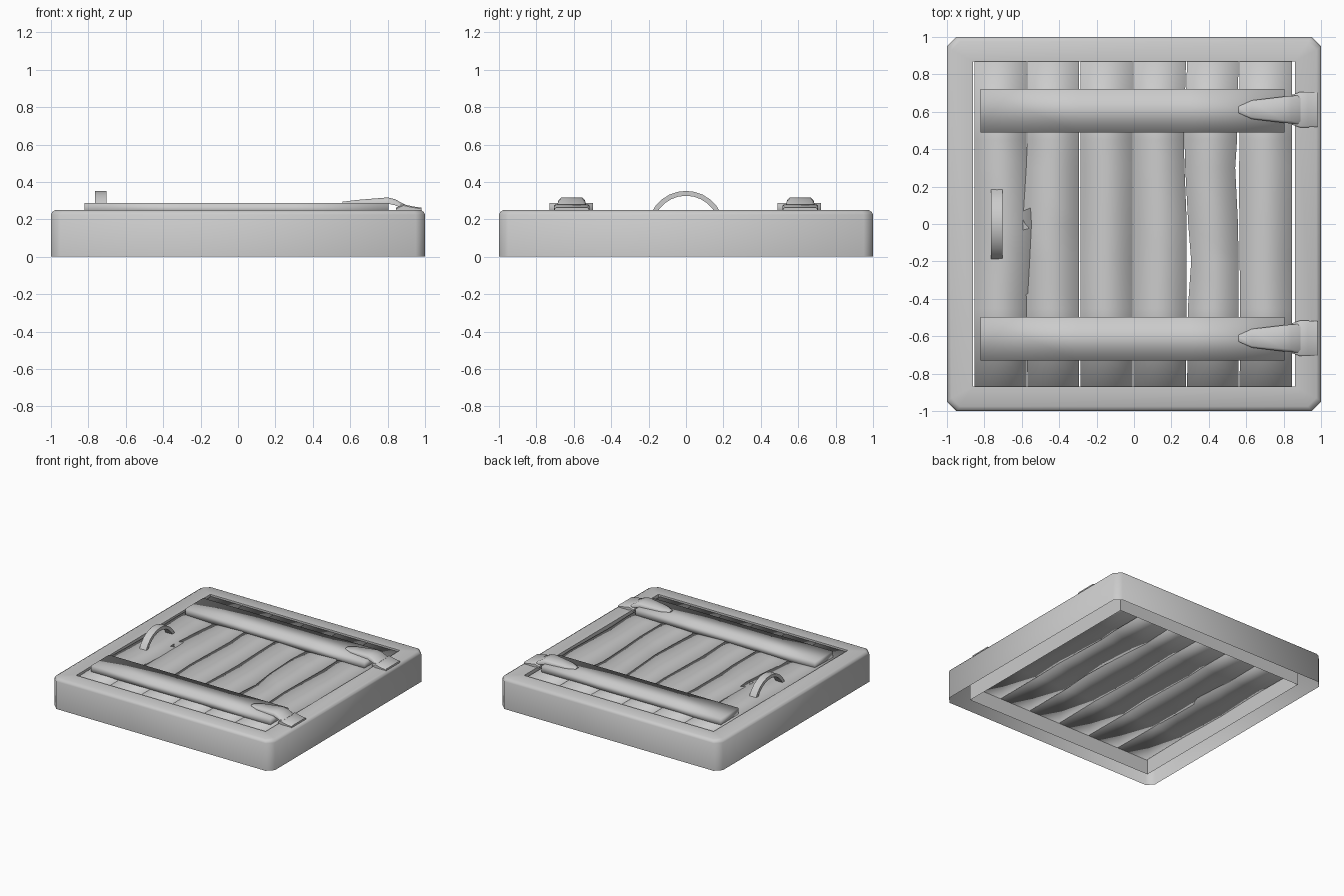
import bpy, bmesh, math

if "Cube" in bpy.data.objects:
    bpy.data.objects.remove(bpy.data.objects["Cube"])

def loft(name, rings, caps=True, angle=40):
    """Skin a list of equal-length closed rings, optionally capping the ends."""
    bm = bmesh.new()
    vs = [[bm.verts.new(p) for p in r] for r in rings]
    n = len(rings[0])
    for a, b in zip(vs, vs[1:]):
        for j in range(n):
            k = (j + 1) % n
            bm.faces.new((a[j], a[k], b[k], b[j]))
    if caps:
        bm.faces.new(vs[0])
        bm.faces.new(vs[-1])
    bmesh.ops.remove_doubles(bm, verts=bm.verts, dist=1e-5)
    if caps:
        bmesh.ops.recalc_face_normals(bm, faces=bm.faces)
    me = bpy.data.meshes.new(name)
    bm.to_mesh(me)
    bm.free()
    ob = bpy.data.objects.new(name, me)
    bpy.context.collection.objects.link(ob)
    bpy.ops.object.select_all(action='DESELECT')
    ob.select_set(True)
    bpy.context.view_layer.objects.active = ob
    if angle < 180:
        bpy.ops.object.shade_smooth_by_angle(angle=math.radians(angle))
    else:
        bpy.ops.object.shade_smooth()
    return ob

def octagon(hx, hy, c, z):
    """Rectangle with corners cut by c (c = 0 gives a plain rectangle)."""
    return [(hx - c, -hy, z), (hx, -hy + c, z), (hx, hy - c, z), (hx - c, hy, z),
            (-hx + c, hy, z), (-hx, hy - c, z), (-hx, -hy + c, z), (-hx + c, -hy, z)]

# Hollow frame, open underneath, with cut corners and a softened top edge
loft("frame", [octagon(1, 1, .05, 0), octagon(1, 1, .05, .225),
               octagon(.993, .993, .05, .24), octagon(.975, .975, .045, .25),
               octagon(.86, .87, 0, .25), octagon(.86, .87, 0, 0)], caps=False, angle=50)

# Planks with slightly uneven long edges
ys = [-.87, -.45, -.2, 0, .3, .45, .87]
edges = [-.856, -.573, -.29, -.005, .281, .562, .847]
left_wave = {1: [0, -.004, -.012, -.025, -.006, 0, 0], 4: [0, .004, .022, .006, -.01, -.014, 0],
             5: [0, .002, 0, -.002, -.003, 0, 0]}
right_wave = {0: [0, .004, .018, .028, .01, 0, 0], 3: [0, .002, .004, .004, -.008, -.012, 0],
              4: [0, 0, 0, -.003, -.018, -.008, 0]}
flat = [0] * len(ys)
for i in range(6):
    rings = []
    for j, y in enumerate(ys):
        l = edges[i] + .003 + left_wave.get(i, flat)[j]
        r = edges[i + 1] - .003 + right_wave.get(i, flat)[j]
        t = .006 * math.sin(2.1 * i + 1.7 * j) if 0 < j < len(ys) - 1 else 0
        rings.append([(l, y, .12 + t), (r, y, .12 - t), (r, y, .235 - t), (l, y, .235 + t)])
    loft(f"plank_{i + 1}", rings, angle=180)

for cy, bc, side in ((.611, .606, "back"), (-.611, -.614, "front")):
    # Cross batten
    loft(f"{side}_batten", [[(x, bc - .116, .225), (x, bc + .116, .225),
                             (x, bc + .116, .287), (x, bc - .116, .287)]
                            for x in (-.822, -.3, .3, .805)], angle=180)

    # Hinge strap: x, half width, underside z, top z
    strap = [(.56, .018, .284, .294), (.63, .05, .284, .303), (.8, .07, .284, .317),
             (.84, .074, .275, .307), (.89, .077, .255, .28)]
    rings = []
    for x, w, b, t in strap:
        m = b + (t - b) * .55
        rings.append([(x, cy - w, b), (x, cy + w, b), (x, cy + w, m),
                      (x, cy + w * .8, t), (x, cy - w * .8, t), (x, cy - w, m)])
    loft(f"{side}_hinge_strap", rings, angle=50)

    # Hinge plate lying on the frame
    loft(f"{side}_hinge_plate",
         [[(x, cy - w, .245), (x, cy + w, .245), (x, cy + w, t - .006),
           (x, cy + w - .008, t), (x, cy - w + .008, t), (x, cy - w, t - .006)]
          for x, w, t in ((.845, .08, .262), (.885, .094, .28), (.93, .094, .27), (.98, .092, .262))])

# Arched handle
arc = []
for k in range(11):
    a = math.radians(25 + 130 * k / 10)
    c, d = math.cos(a), math.sin(a)
    arc.append([(x, r * c, .146 + r * d)
                for x, r in ((-.765, .18), (-.704, .18), (-.704, .206), (-.765, .206))])
loft("handle", arc)
